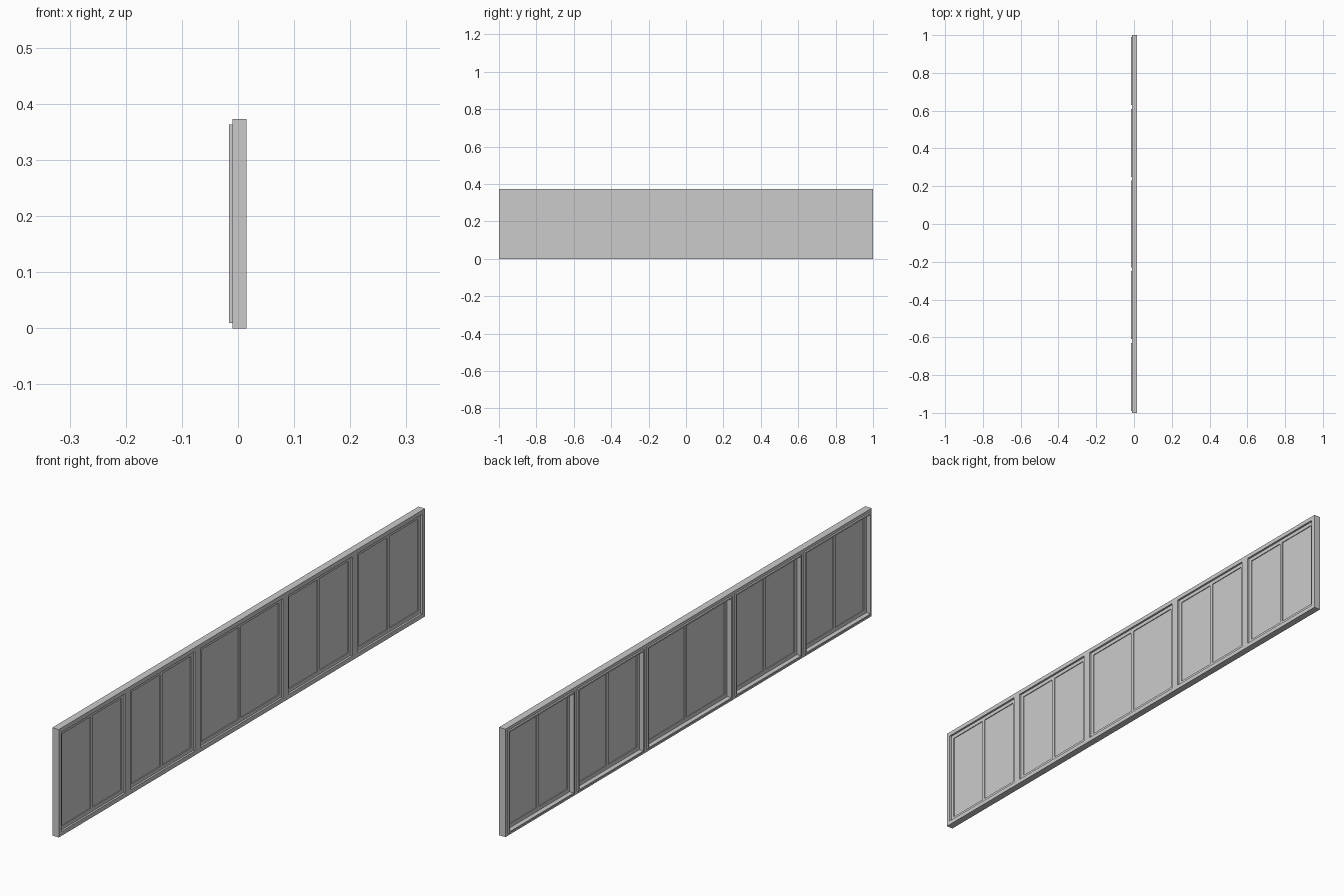
import bpy, bmesh

if "Cube" in bpy.data.objects:
    bpy.data.objects.remove(bpy.data.objects["Cube"])

H = 0.373          # overall height
M = 0.015          # width of the outer frame and half width of the mullions
BAYS = [(-0.985, -0.635), (-0.605, -0.255), (-0.225, 0.225),
        (0.255, 0.605), (0.635, 0.985)]


def prism(name, boxes):
    """One object made of boxes given as (x0, x1, y0, y1, z0, z1)."""
    bm = bmesh.new()
    for x0, x1, y0, y1, z0, z1 in boxes:
        for v in bmesh.ops.create_cube(bm, size=1)["verts"]:
            v.co = (x1 if v.co.x > 0 else x0,
                    y1 if v.co.y > 0 else y0,
                    z1 if v.co.z > 0 else z0)
    mesh = bpy.data.meshes.new(name)
    bm.to_mesh(mesh)
    bm.free()
    obj = bpy.data.objects.new(name, mesh)
    bpy.context.collection.objects.link(obj)
    return obj


def ring(x0, x1, y0, y1, z0, z1, w):
    """Four boxes forming a rectangular frame of width w."""
    return [(x0, x1, y0, y1, z0, z0 + w),
            (x0, x1, y0, y1, z1 - w, z1),
            (x0, x1, y0, y0 + w, z0 + w, z1 - w),
            (x0, x1, y1 - w, y1, z0 + w, z1 - w)]


# Main frame with mullions between the bays
frame = ring(-0.010, 0.015, -1, 1, 0, H, M)
for (_, a), (b, _) in zip(BAYS, BAYS[1:]):
    frame.append((-0.010, 0.015, a, b, M, H - M))
prism("main_frame", frame)

for i, (y0, y1) in enumerate(BAYS, 1):
    mid = (y0 + y1) / 2
    # Thin raised rim around the opening on the -x side
    prism(f"rim_{i}", ring(-0.016, -0.010, y0 - 0.005, y1 + 0.005,
                           M - 0.005, H - M + 0.005, 0.005))
    # Sash frame with centre bar
    sash = ring(0.0, 0.008, y0, y1, M, H - M, 0.013)
    sash.append((0.0, 0.008, mid - 0.006, mid + 0.006, M + 0.013, H - M - 0.013))
    prism(f"sash_{i}", sash)
    # Two glass panes
    z0, z1 = M + 0.013, H - M - 0.013
    prism(f"panes_{i}", [(0.003, 0.005, y0 + 0.013, mid - 0.006, z0, z1),
                         (0.003, 0.005, mid + 0.006, y1 - 0.013, z0, z1)])
